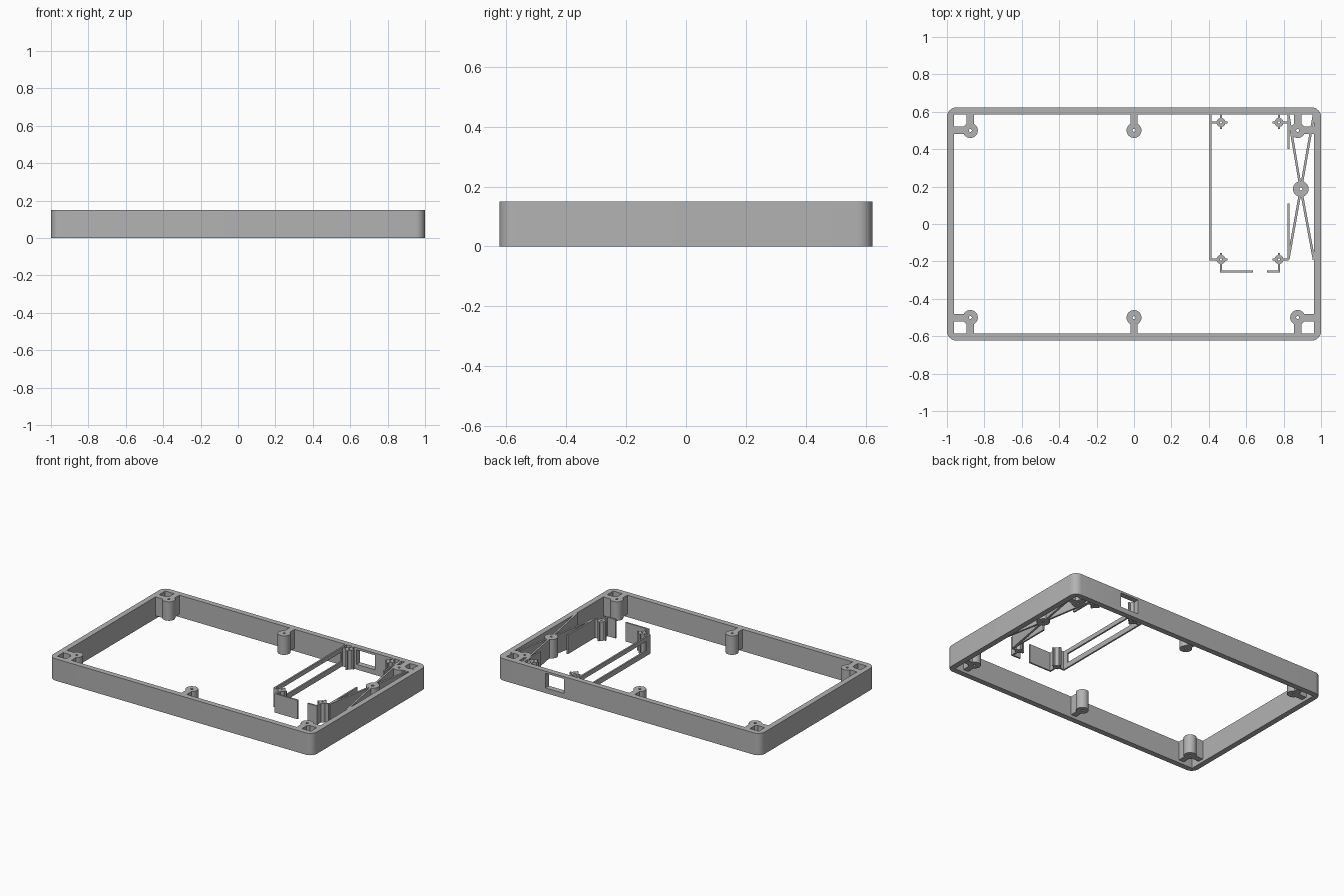
import bpy, bmesh, math
from mathutils import Vector

if "Cube" in bpy.data.objects:
    bpy.data.objects.remove(bpy.data.objects["Cube"], do_unlink=True)

TOP, LOW = 0.15, 0.02
HX, HY, WALL, RADIUS = 1.0, 0.623, 0.038, 0.05
THIN = 0.011

grey = bpy.data.materials.new("plain grey")
grey.use_nodes = True
grey.diffuse_color = (0.45, 0.45, 0.45, 1)
grey.node_tree.nodes["Principled BSDF"].inputs["Base Color"].default_value = (0.45, 0.45, 0.45, 1)


def prism(name, outline, z0=LOW, z1=TOP, smooth=False):
    """Extrude a flat outline from z0 to z1."""
    bm = bmesh.new()
    face = bm.faces.new([bm.verts.new((x, y, z0)) for x, y in outline])
    out = bmesh.ops.extrude_face_region(bm, geom=[face])
    moved = [g for g in out["geom"] if isinstance(g, bmesh.types.BMVert)]
    bmesh.ops.translate(bm, verts=moved, vec=(0, 0, z1 - z0))
    bmesh.ops.recalc_face_normals(bm, faces=bm.faces)
    mesh = bpy.data.meshes.new(name)
    bm.to_mesh(mesh)
    bm.free()
    mesh.materials.append(grey)
    obj = bpy.data.objects.new(name, mesh)
    bpy.context.collection.objects.link(obj)
    if smooth:
        activate(obj)
        bpy.ops.object.shade_smooth_by_angle(angle=math.radians(35))
    return obj


def activate(obj):
    bpy.ops.object.select_all(action="DESELECT")
    obj.select_set(True)
    bpy.context.view_layer.objects.active = obj


def box(name, x0, x1, y0, y1, z0=LOW, z1=TOP):
    return prism(name, [(x0, y0), (x1, y0), (x1, y1), (x0, y1)], z0, z1)


def strip(name, a, b, width=THIN):
    """Upright plate running from point a to point b."""
    a, b = Vector(a), Vector(b)
    side = (b - a).normalized().orthogonal() * width / 2
    return prism(name, [a - side, b - side, b + side, a + side])


def circle(x, y, r, n=32):
    return [(x + r * math.cos(math.tau * i / n), y + r * math.sin(math.tau * i / n)) for i in range(n)]


def cut(obj, cutter):
    mod = obj.modifiers.new("cut", "BOOLEAN")
    mod.operation = "DIFFERENCE"
    mod.solver = "EXACT"
    mod.object = cutter
    activate(obj)
    bpy.ops.object.modifier_apply(modifier=mod.name)
    bpy.data.objects.remove(cutter, do_unlink=True)


def post(name, x, y, r, hole):
    """Round screw post with a through hole."""
    obj = prism(name, circle(x, y, r), smooth=True)
    cut(obj, prism("post_cutter", circle(x, y, hole, 16), -0.1, 0.3))


# Outer frame with rounded corners, open inside
outline = []
for quarter, (sx, sy) in enumerate([(1, 1), (-1, 1), (-1, -1), (1, -1)]):
    for step in range(9):
        ang = (quarter + step / 8) * math.pi / 2
        outline.append((sx * (HX - RADIUS) + RADIUS * math.cos(ang),
                        sy * (HY - RADIUS) + RADIUS * math.sin(ang)))
frame = prism("outer_frame", outline, 0, TOP, smooth=True)
IX, IY = HX - WALL, HY - WALL
cut(frame, box("inside_cutter", -IX, IX, -IY, IY, -0.1, 0.3))

# Port opening in the back wall
cut(frame, box("port_cutter", 0.49, 0.63, 0.5, 0.7, 0.035, 0.135))

# Screw posts along the long walls, webbed to the walls
for sy, end in ((1, "back"), (-1, "front")):
    for sx, side in ((-1, "right"), (0, "middle"), (1, "left")):
        x, y = 0.875 * sx, 0.5 * sy
        tag = f"{end}_{side}"
        post(f"screw_post_{tag}", x, y, 0.04, 0.008)
        strip(f"post_web_{tag}", (x, y + 0.03 * sy), (x, (IY + 0.01) * sy), 0.04)
        if sx:
            strip(f"post_side_web_{tag}", (x + 0.03 * sx, y), ((IX + 0.01) * sx, y), 0.04)

# Side rail of the board bay, with a long opening
BAY0, BAY1, BAY_FRONT = 0.41, 0.825, -0.19
rail = box("bay_rail", BAY0 - THIN / 2, BAY0 + THIN / 2, BAY_FRONT - THIN / 2, IY + 0.005)
cut(rail, box("rail_cutter", 0.3, 0.5, -0.15, 0.53, 0.055, 0.12))

# Opposite bay wall, in two pieces
strip("bay_wall_back", (BAY1, 0.4), (BAY1, IY + 0.005))
strip("bay_wall_front", (BAY1, BAY_FRONT), (BAY1, 0.11))

# Board standoffs with cross ribs
for x, outer, stop, side in ((0.465, BAY0, 0.635, "right"), (0.775, BAY1, 0.71, "left")):
    for y, end in ((0.543, "back"), (BAY_FRONT, "front")):
        tag = f"{end}_{side}"
        post(f"standoff_{tag}", x, y, 0.024, 0.006)
        inward = 0.035 if x > outer else -0.035
        strip(f"standoff_rib_{tag}", (x + inward * 0.6, y), (x + inward, y))
        strip(f"standoff_link_{tag}", (x - inward * 0.6, y), (outer, y))
        away = 1 if end == "back" else -1
        reach = IY + 0.005 if end == "back" else -0.26
        strip(f"standoff_stem_{tag}", (x, y + 0.02 * away), (x, reach))
        strip(f"standoff_tip_{tag}", (x, y - 0.02 * away), (x, y - 0.035 * away))
    # Front stop plate of the bay
    strip(f"bay_stop_{side}", (x, -0.255), (stop, -0.255))

# Crossed braces with a central post beside the bay
cx, cy = 0.892, 0.187
post("brace_post", cx, cy, 0.042, 0.008)
for x, side in ((BAY1, "inner"), (IX, "outer")):
    for y, end in ((IY, "back"), (BAY_FRONT, "front")):
        corner, centre = Vector((x, y)), Vector((cx, cy))
        start = centre + (corner - centre).normalized() * 0.035
        strip(f"brace_{end}_{side}", start, corner, 0.013)
